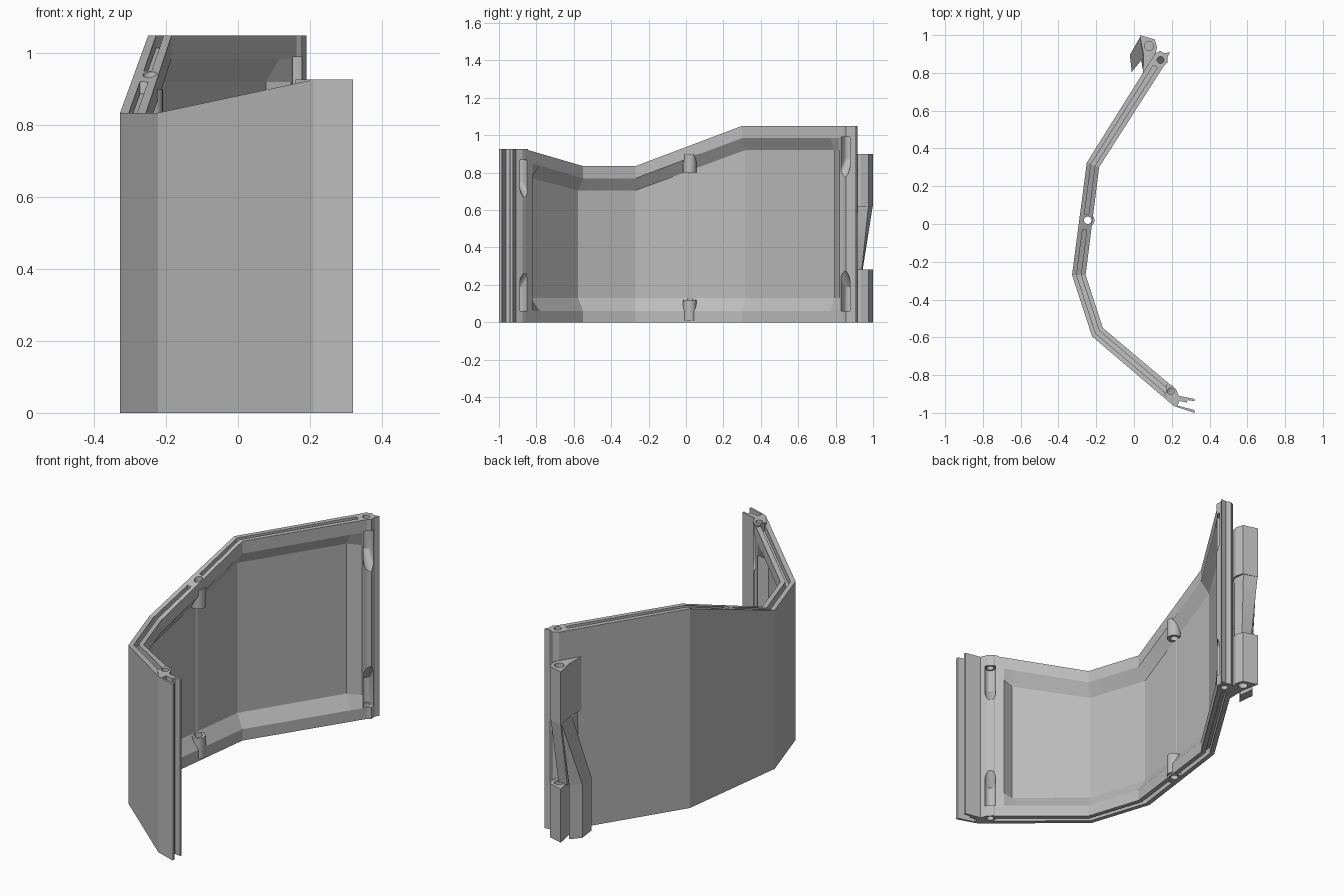
import bpy, bmesh, math
from mathutils import Vector

if "Cube" in bpy.data.objects:
    bpy.data.objects.remove(bpy.data.objects["Cube"], do_unlink=True)

gray = bpy.data.materials.new("plain gray")
gray.use_nodes = True
gray.diffuse_color = (0.5, 0.5, 0.5, 1)
gray.node_tree.nodes["Principled BSDF"].inputs["Base Color"].default_value = (0.5, 0.5, 0.5, 1)

# Plan of the bent wall: outer and inner corners and the height of the top edge
OUTER = [(.21, -.963), (-.222, -.595), (-.328, -.27), (-.25, .325), (.11, .9)]
INNER = [(.21, -.866), (-.165, -.55), (-.256, -.27), (-.185, .30), (.173, .86)]
TOP = [.927, .835, .835, 1.05, 1.05]


def along(values, u):
    i = min(int(u), len(values) - 2)
    a, b = values[i], values[i + 1]
    if isinstance(a, tuple):
        return Vector(a).lerp(Vector(b), u - i)
    return a + (b - a) * (u - i)


def make(name, bm):
    bmesh.ops.recalc_face_normals(bm, faces=bm.faces)
    mesh = bpy.data.meshes.new(name)
    bm.to_mesh(mesh)
    bm.free()
    mesh.materials.append(gray)
    ob = bpy.data.objects.new(name, mesh)
    bpy.context.collection.objects.link(ob)
    return ob


def prism(name, points, z0, z1):
    bm = bmesh.new()
    low = [bm.verts.new((x, y, z0)) for x, y in points]
    high = [bm.verts.new((x, y, z1)) for x, y in points]
    bm.faces.new(low)
    bm.faces.new(high)
    for i in range(len(points)):
        j = (i + 1) % len(points)
        bm.faces.new((low[i], low[j], high[j], high[i]))
    return make(name, bm)


def hull(name, rings):
    bm = bmesh.new()
    for points, z in rings:
        for x, y in points:
            bm.verts.new((x, y, z))
    res = bmesh.ops.convex_hull(bm, input=bm.verts)
    loose = [v for v in bm.verts if not v.link_faces]
    bmesh.ops.delete(bm, geom=loose, context='VERTS')
    bmesh.ops.dissolve_limit(bm, angle_limit=.01, verts=bm.verts, edges=bm.edges)
    return make(name, bm)


def circle(c, r, n=24):
    return [(c[0] + r * math.cos(2 * math.pi * i / n), c[1] + r * math.sin(2 * math.pi * i / n))
            for i in range(n)]


def wall():
    # Inner side is a grid whose middle is pushed in to form the bevelled recess
    bm = bmesh.new()
    stations = [0, .14, .27, 1, 2, 3, 3.84, 3.93, 4]
    loops = []
    for k, u in enumerate(stations):
        t, o, i = along(TOP, u), along(OUTER, u), along(INNER, u)
        loop = []
        for row, z in enumerate((0, .06, .13, t - .13, t - .065, t)):
            deep = row in (2, 3) and 2 <= k <= 6
            p = i.lerp(o, .6 if deep else 0)
            loop.append(bm.verts.new((p.x, p.y, z)))
        loop += [bm.verts.new((o.x, o.y, z)) for z in (t, 0)]
        loops.append(loop)
    for a, b in zip(loops, loops[1:]):
        for r in range(len(a)):
            s = (r + 1) % len(a)
            bm.faces.new((a[r], a[s], b[s], b[r]))
    bm.faces.new(loops[0])
    bm.faces.new(loops[-1])
    return make("wall_panel", bm)


def groove(u0, u1, at_top):
    # Narrow channel following the middle of the rim
    bm = bmesh.new()
    loops = []
    for u in [u0] + [c for c in range(1, 4) if u0 < c < u1] + [u1]:
        o, i, base = along(OUTER, u), along(INNER, u), along(TOP, u) if at_top else 0
        a, b = i.lerp(o, .34), i.lerp(o, .66)
        loops.append([bm.verts.new((p.x, p.y, base + dz))
                      for p, dz in ((a, -.035), (b, -.035), (b, .035), (a, .035))])
    for a, b in zip(loops, loops[1:]):
        for r in range(4):
            s = (r + 1) % 4
            bm.faces.new((a[r], a[s], b[s], b[r]))
    bm.faces.new(loops[0])
    bm.faces.new(loops[-1])
    return make("groove_cutter", bm)


def pocket(c, n, z0, z1, z2):
    # Pin channel open to the inside, with a ramp that runs out to the surface
    c, n = Vector(c), Vector(n)
    slot = circle(c, .027) + circle(c + n * .09, .027)
    ramp = circle(c + n * .075, .027)
    return hull("pocket_cutter", [(slot, z0), (slot, z1), (ramp, z2)])


def cut(parts, cutters):
    for ob in parts:
        for c in cutters:
            m = ob.modifiers.new("cut", 'BOOLEAN')
            m.operation, m.solver, m.object = 'DIFFERENCE', 'EXACT', c
            bpy.context.view_layer.objects.active = ob
            bpy.ops.object.modifier_apply(modifier=m.name)
    for c in cutters:
        bpy.data.objects.remove(c, do_unlink=True)


FRONT_PIN, MID_PIN, BACK_PIN = (.195, -.885), (-.245, .02), (.14, .868)
HINGE_PIN = (.08, .942)

# Wall, forked front edge and beaded back edge
panel = wall()
fork = prism("front_fork", [
    (.16, -.9), (.175, -.845), (.2, -.853), (.222, -.875), (.238, -.91), (.32, -.926), (.32, -.938),
    (.285, -.932), (.28, -.945), (.238, -.937), (.232, -.962), (.32, -.985), (.32, -1), (.21, -.963)],
    0, .927)
bead = prism("back_bead", [
    (.1, .885), (.11, .902), (.138, .917), (.158, .905), (.19, .908), (.178, .885),
    (.178, .855), (.163, .843)], 0, 1.05)
low_boss = prism("lower_boss", circle(MID_PIN, .036), .01, .12)
high_boss = prism("upper_boss", circle(MID_PIN, .036), .80, .9)

# Rim grooves, pin holes and pin pockets
cutters = []
for top in (True, False):
    cutters += [groove(.1, 1.0 + 1.41, top), groove(2.55, 3.92, top)]
cutters.append(prism("hole_cutter", circle(MID_PIN, .02), -.1, 1.2))
for pin, normal, height in ((FRONT_PIN, (.64, .76), .927), (BACK_PIN, (.84, -.54), 1.05)):
    cutters.append(prism("hole_cutter", circle(pin, .018), -.1, .1))
    cutters.append(prism("hole_cutter", circle(pin, .018), height - .1, height + .1))
    cutters.append(pocket(pin, normal, .06, .19, .29))
    cutters.append(pocket(pin, normal, height - .06, height - .18, height - .29))
cut([panel, fork, bead, low_boss, high_boss], cutters)

# Hinge knuckles behind the back edge, with a narrowing link and a sloping lip
KNUCKLE = [(.03, 1), (.11, .977), (.122, .935), (.11, .88), (.048, .783), (.05, .9)]
knuckles = [prism("lower_knuckle", KNUCKLE, 0, .283), prism("upper_knuckle", KNUCKLE, .62, .9)]
cut(knuckles, [prism("hole_cutter", circle(HINGE_PIN, .024), -.1, 1.2)])
hull("hinge_link", [([(.032, .998), (.105, .975), (.11, .91), (.06, .82)], .62),
                    ([(.03, .945), (.085, .94), (.1, .9), (.045, .82)], .283)])
WIDE = [(.02, .945), (-.022, .895), (-.012, .805), (.03, .86)]
hull("hinge_lip", [([(.032, .99), (.04, .95), (.05, .88)], .62), (WIDE, .283)])
prism("lip_plate", WIDE, 0, .283)

for ob in bpy.context.scene.objects:
    if ob.type == 'MESH' and gray.name in ob.data.materials:
        bpy.ops.object.select_all(action='DESELECT')
        ob.select_set(True)
        bpy.context.view_layer.objects.active = ob
        bpy.ops.object.shade_smooth_by_angle(angle=math.radians(20))
